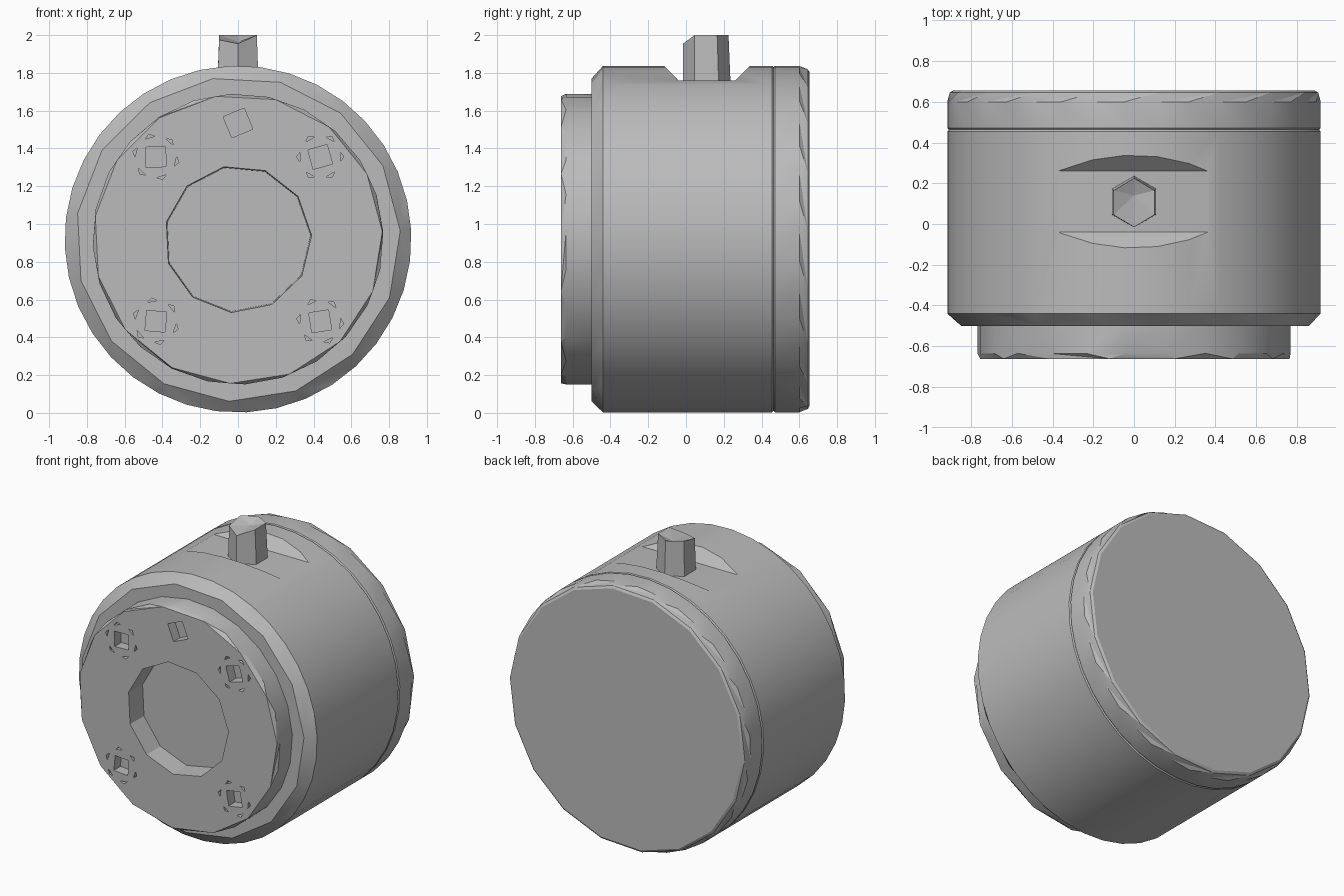
import bpy, bmesh, math
from mathutils import Vector

cube = bpy.data.objects.get("Cube")
if cube:
    bpy.data.objects.remove(cube)

AXIS_Z = 0.92

grey = bpy.data.materials.new("plain grey")
grey.use_nodes = True
GREY = (0.5, 0.5, 0.5, 1)
grey.diffuse_color = GREY
grey.node_tree.nodes["Principled BSDF"].inputs["Base Color"].default_value = GREY


def finish(name, bm):
    bmesh.ops.recalc_face_normals(bm, faces=bm.faces)
    mesh = bpy.data.meshes.new(name)
    bm.to_mesh(mesh)
    bm.free()
    mesh.materials.append(grey)
    obj = bpy.data.objects.new(name, mesh)
    bpy.context.collection.objects.link(obj)
    return obj


def select(obj):
    bpy.ops.object.select_all(action='DESELECT')
    obj.select_set(True)
    bpy.context.view_layer.objects.active = obj


def stitch(bm, a, b):
    """Join two closed rings, which may have different numbers of sides."""
    n, m = len(a), len(b)
    i = j = 0
    while i < n or j < m:
        step_a, step_b = (i + 1) / n, (j + 1) / m
        pa, pb = a[i % n], b[j % m]
        if n == m:
            bm.faces.new((pa, a[(i + 1) % n], b[(j + 1) % m], pb))
            i, j = i + 1, j + 1
        elif j >= m or (i < n and step_a <= step_b):
            bm.faces.new((pa, a[(i + 1) % n], pb))
            i += 1
        else:
            bm.faces.new((pa, b[(j + 1) % m], pb))
            j += 1


def lathe(name, rings):
    """Closed solid around the y axis from (y, radius, sides) rings."""
    bm = bmesh.new()
    loops = []
    for y, r, n in rings:
        angles = [math.tau * k / n + 0.05 for k in range(n)]
        loops.append([bm.verts.new((r * math.cos(t), y, AXIS_Z + r * math.sin(t)))
                      for t in angles])
    for a, b in zip(loops, loops[1:]):
        stitch(bm, a, b)
    bm.faces.new(loops[0])
    bm.faces.new(loops[-1])
    return finish(name, bm)


def add_prism(bm, points, direction):
    """Extrude a closed outline along a direction."""
    near = [bm.verts.new(p) for p in points]
    far = [bm.verts.new(Vector(p) + Vector(direction)) for p in points]
    stitch(bm, near, far)
    bm.faces.new(near)
    bm.faces.new(far)


def cut(target, bm):
    cutter = finish("cutter", bm)
    cutter.hide_render = True
    mod = target.modifiers.new("cut", 'BOOLEAN')
    mod.operation = 'DIFFERENCE'
    mod.solver = 'EXACT'
    mod.object = cutter
    select(target)
    bpy.ops.object.modifier_apply(modifier=mod.name)
    bpy.data.objects.remove(cutter)


# Main drum with front chamfer, thin rear groove and rear lip
R = 0.918
body = lathe("drum_body", [
    (-0.50, 0.86, 15), (-0.44, R, 36), (0.455, R, 36), (0.463, R - 0.007, 36),
    (0.471, R, 36), (0.60, R, 36), (0.645, R - 0.012, 18), (0.655, 0.89, 18)])

# Flat notch with sloped ends across the top
bm = bmesh.new()
add_prism(bm, [(-1, -0.04, 1.76), (-1, 0.26, 1.76), (-1, 0.46, 1.96), (-1, -0.24, 1.96)],
          (2, 0, 0))
cut(body, bm)

# Raised front plate with a central recess
plate = lathe("front_plate", [
    (-0.46, 0.77, 24), (-0.635, 0.77, 24), (-0.662, 0.765, 15),
    (-0.662, 0.39, 11), (-0.515, 0.385, 11)])

# Square screw holes, four of them ringed by small slivers
FRONT = -0.70


def polar(cx, cz, r, t):
    return (cx + r * math.cos(t), FRONT, cz + r * math.sin(t))


bm = bmesh.new()
corners = [(sx * 0.435, AXIS_Z + sz * 0.435) for sx in (-1, 1) for sz in (-1, 1)]
for k, (cx, cz) in enumerate(corners + [(0, 1.535)]):
    turn = 0.7 + 0.12 * k
    size = 0.075 if k < 4 else 0.085
    add_prism(bm, [polar(cx, cz, size, turn + math.pi / 2 * q) for q in range(4)],
              (0, 0.11, 0))
    if k < 4:
        for s in range(6):
            t = turn + math.tau * s / 6
            add_prism(bm, [polar(cx, cz, 0.125, t), polar(cx, cz, 0.11, t + 0.24),
                           polar(cx, cz, 0.11, t - 0.24)], (0, 0.08, 0))
cut(plate, bm)

# Six-sided tapered pin with a sloped, slightly dished tip
bm = bmesh.new()
base, top = [], []
for k in range(6):
    t = math.tau * k / 6 + math.pi / 6
    c, s = math.cos(t), math.sin(t)
    base.append(bm.verts.new((0.127 * c, 0.11 + 0.127 * s, 1.72)))
    height = 1.955 if s < -0.9 else 1.975 if c < -0.5 and s < 0 else 2.0
    top.append(bm.verts.new((0.115 * c, 0.105 + 0.12 * s, height)))
stitch(bm, base, top)
bm.faces.new(base)
dish = bm.verts.new((0, 0.14, 1.965))
for k in range(6):
    bm.faces.new((top[k], top[(k + 1) % 6], dish))
pin = finish("top_pin", bm)

for obj in (body, plate):
    select(obj)
    bpy.ops.object.shade_smooth_by_angle(angle=math.radians(25))
